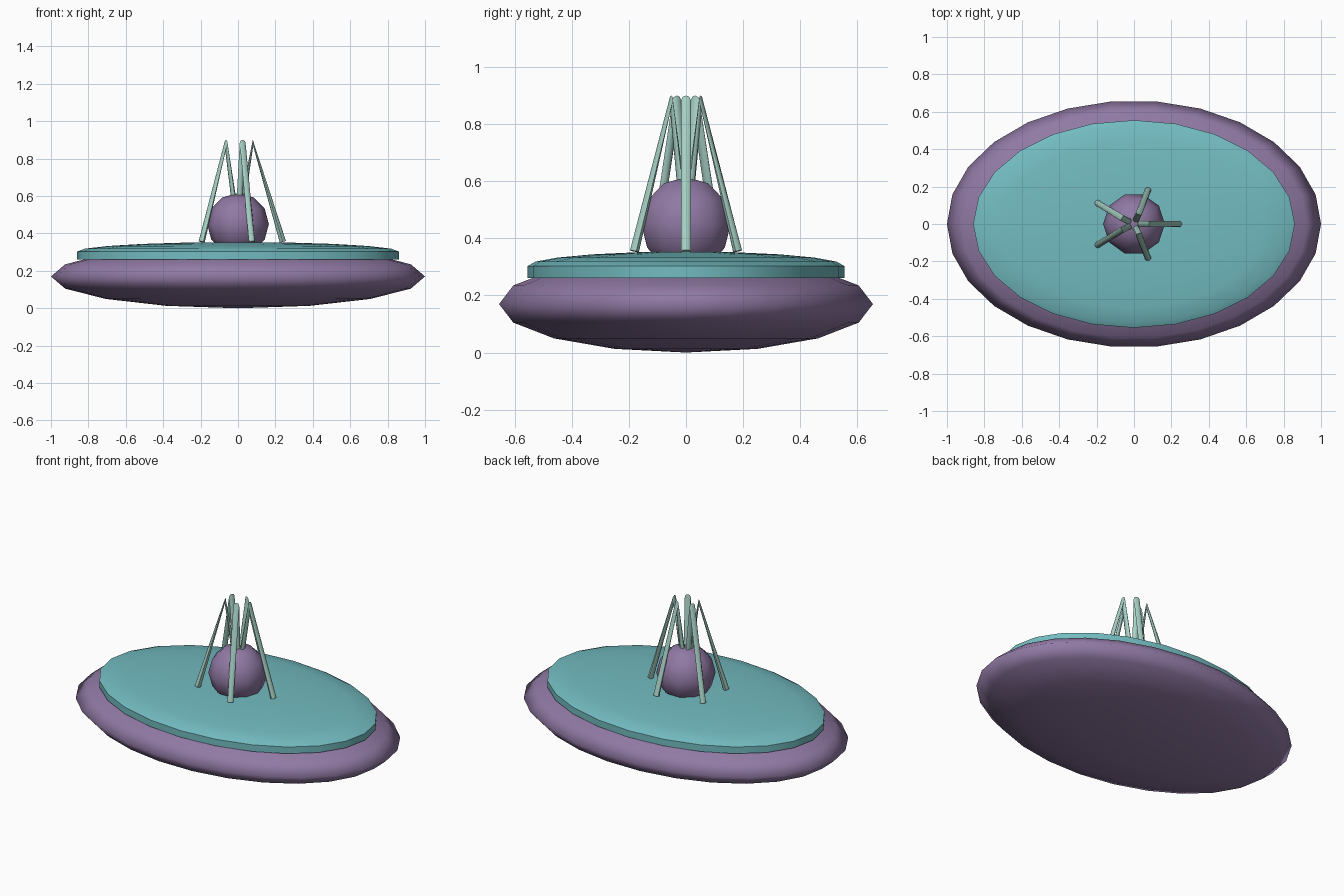
import bpy, bmesh
from math import cos, sin, pi, radians

cube = bpy.data.objects.get("Cube")
if cube:
    bpy.data.objects.remove(cube, do_unlink=True)


def material(name, rgb):
    m = bpy.data.materials.new(name)
    m.use_nodes = True
    colour = (*rgb, 1)
    m.diffuse_color = colour
    m.node_tree.nodes["Principled BSDF"].inputs["Base Color"].default_value = colour
    return m


purple = material("dusty purple", (0.28, 0.19, 0.37))
teal = material("teal", (0.17, 0.50, 0.53))
mint = material("pale mint", (0.39, 0.64, 0.56))


def lathe(name, profile, rx, ry, segments, mat, crease=180):
    """Turn a (radius, height) profile, bottom to top, into an elliptical solid."""
    bm = bmesh.new()
    rings = []
    for r, z in profile:
        if r < 1e-5:
            rings.append([bm.verts.new((0, 0, z))] * segments)
        else:
            angles = [2 * pi * i / segments for i in range(segments)]
            rings.append([bm.verts.new((rx * r * cos(a), ry * r * sin(a), z)) for a in angles])
    for low, high in zip(rings, rings[1:]):
        for i in range(segments):
            j = (i + 1) % segments
            bm.faces.new(dict.fromkeys((low[i], low[j], high[j], high[i])))
    bmesh.ops.recalc_face_normals(bm, faces=bm.faces)
    mesh = bpy.data.meshes.new(name)
    bm.to_mesh(mesh)
    bm.free()
    ob = bpy.data.objects.new(name, mesh)
    bpy.context.collection.objects.link(ob)
    mesh.materials.append(mat)
    bpy.ops.object.select_all(action="DESELECT")
    ob.select_set(True)
    bpy.context.view_layer.objects.active = ob
    if crease < 180:
        bpy.ops.object.shade_smooth_by_angle(angle=radians(crease))
    else:
        bpy.ops.object.shade_smooth()
    return ob


def arc(centre, height, rings, start=-90):
    """Profile of an ellipsoid from the start latitude up to the pole."""
    lats = [radians(start + (90 - start) * i / rings) for i in range(rings + 1)]
    return [(cos(t), centre + height * sin(t)) for t in lats]


# Hull, domed deck plate and central dome
lathe("hull", arc(0.17, 0.17, 8), 1.0, 0.66, 26, purple)
lathe("deck_plate", [(0, 0.262), (1, 0.262)] + arc(0.303, 0.051, 5, start=0),
      0.86, 0.555, 24, teal, crease=40)
lathe("dome", arc(0.45, 0.165, 6), 0.165, 0.165, 10, purple)

# Bent struts: up from the deck, folding sharply back into the dome
for k in range(5):
    a = 2 * pi * k / 5
    path = [(0.24 * cos(a), 0.19 * sin(a), 0.355),
            (0.08 * cos(a), 0.055 * sin(a), 0.884),
            (0, 0, 0.42)]
    curve = bpy.data.curves.new(f"strut_{k + 1}", "CURVE")
    curve.dimensions = "3D"
    curve.bevel_depth = 0.017
    curve.bevel_resolution = 2
    curve.use_fill_caps = True
    spline = curve.splines.new("POLY")
    spline.points.add(len(path) - 1)
    for point, co in zip(spline.points, path):
        point.co = (*co, 1)
    curve.materials.append(mint)
    ob = bpy.data.objects.new(f"strut_{k + 1}", curve)
    bpy.context.collection.objects.link(ob)
    bpy.ops.object.select_all(action="DESELECT")
    ob.select_set(True)
    bpy.context.view_layer.objects.active = ob
    bpy.ops.object.convert(target="MESH")
    bpy.ops.object.shade_smooth_by_angle(angle=radians(50))
